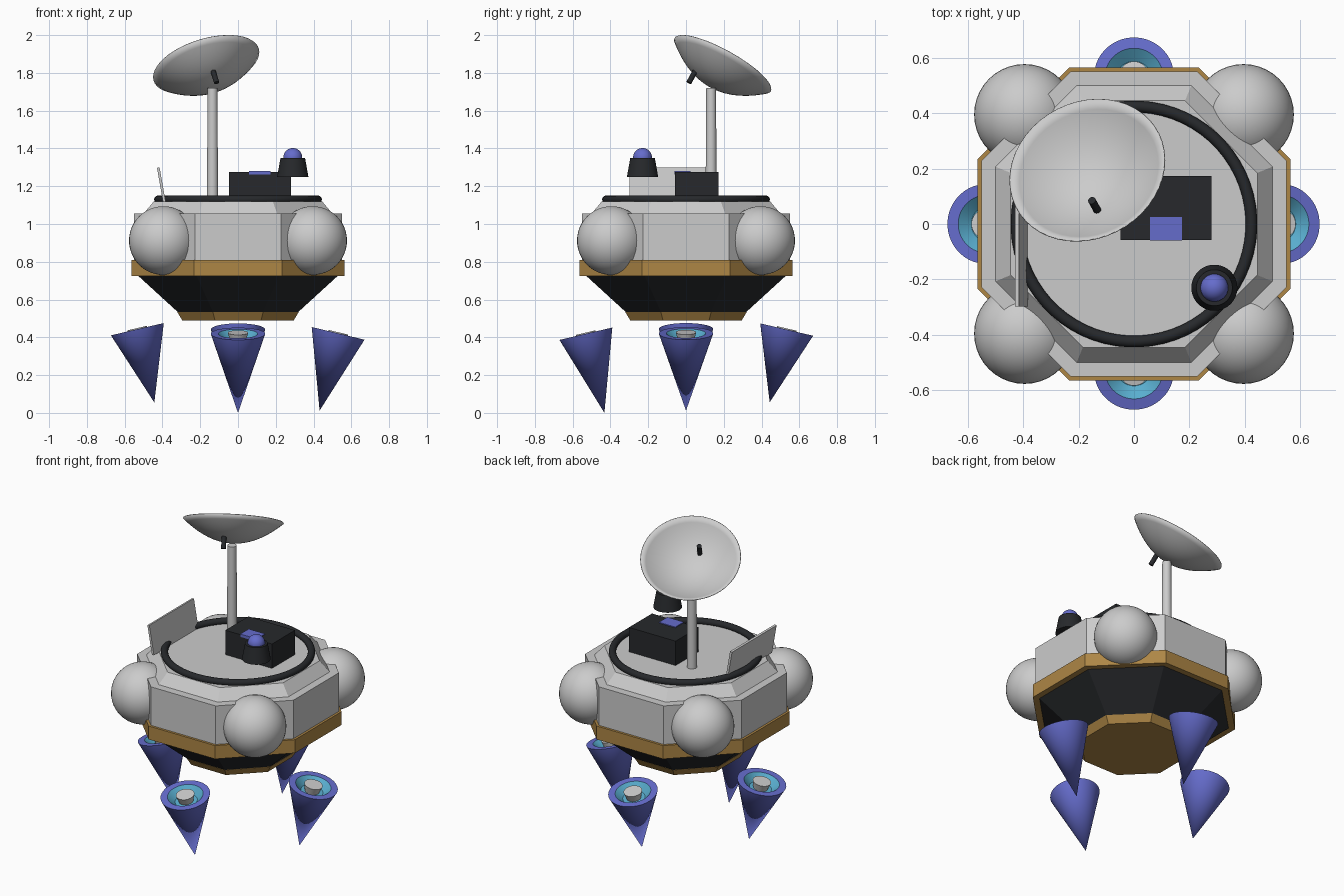
import bpy, bmesh, math
from mathutils import Vector, Matrix

if "Cube" in bpy.data.objects:
    bpy.data.objects.remove(bpy.data.objects["Cube"])


def material(name, rgb):
    m = bpy.data.materials.new(name)
    m.diffuse_color = (*rgb, 1)
    m.use_nodes = True
    m.node_tree.nodes["Principled BSDF"].inputs["Base Color"].default_value = m.diffuse_color
    return m


GOLD = material("gold", (0.42, 0.24, 0.06))
BLACK = material("black", (0.02, 0.022, 0.025))
BLUE = material("blue", (0.13, 0.15, 0.6))
TEAL = material("teal", (0.1, 0.42, 0.62))


def finish(bm, name, mat=None, smooth=False):
    bmesh.ops.remove_doubles(bm, verts=bm.verts, dist=1e-5)
    bmesh.ops.recalc_face_normals(bm, faces=bm.faces)
    me = bpy.data.meshes.new(name)
    bm.to_mesh(me)
    bm.free()
    ob = bpy.data.objects.new(name, me)
    bpy.context.collection.objects.link(ob)
    if mat:
        me.materials.append(mat)
    if smooth:
        bpy.ops.object.select_all(action='DESELECT')
        ob.select_set(True)
        bpy.context.view_layer.objects.active = ob
        bpy.ops.object.shade_smooth_by_angle(angle=math.radians(35))
    return ob


def lathe(name, profile, origin=(0, 0, 0), axis=(0, 0, 1), mat=None, sides=48, closed=False):
    """Revolve (radius, height) points around an axis."""
    bm = bmesh.new()
    rot = Vector((0, 0, 1)).rotation_difference(Vector(axis)).to_matrix()
    rings = []
    for i in range(sides):
        a = math.tau * (i + 0.5) / sides
        rings.append([bm.verts.new(Vector(origin) + rot @ Vector((r * math.cos(a), r * math.sin(a), h)))
                      for r, h in profile])
    n = len(profile)
    for i in range(sides):
        a, b = rings[i], rings[(i + 1) % sides]
        for j in range(n if closed else n - 1):
            k = (j + 1) % n
            bm.faces.new((a[j], b[j], b[k], a[k]))
    return finish(bm, name, mat, sides > 8)


def octagon(name, profile, mat=None):
    """Solid octagonal section; radii are given across the flats."""
    f = 1 / math.cos(math.pi / 8)
    pts = [(0, profile[0][1])] + [(r * f, z) for r, z in profile] + [(0, profile[-1][1])]
    return lathe(name, pts, mat=mat, sides=8)


def box(name, lo, hi, mat=None, tilt=0):
    lo, hi = Vector(lo), Vector(hi)
    bm = bmesh.new()
    bmesh.ops.create_cube(bm, size=1, matrix=Matrix.Translation((lo + hi) / 2)
                          @ Matrix.Rotation(tilt, 4, 'Y') @ Matrix.Diagonal((*(hi - lo), 1)))
    return finish(bm, name, mat)


def ball(name, centre, r, mat=None):
    bm = bmesh.new()
    bmesh.ops.create_uvsphere(bm, u_segments=40, v_segments=24, radius=r,
                              matrix=Matrix.Translation(centre))
    return finish(bm, name, mat, True)


# octagonal hull, bottom to top
octagon("base_plate", [(0.295, 0.49), (0.322, 0.535)], GOLD)
octagon("lower_hull", [(0.32, 0.535), (0.53, 0.727)], BLACK)
octagon("waist_band", [(0.565, 0.725), (0.565, 0.81)], GOLD)
octagon("upper_hull", [(0.55, 0.81), (0.55, 1.055), (0.5, 1.055), (0.445, 1.12)])

# spherical tanks on the diagonal faces
for sx in (-1, 1):
    for sy in (-1, 1):
        ball("tank", (sx * 0.395, sy * 0.395, 0.912), 0.182)

# deck ring
lathe("deck_ring", [(0.424 + 0.021 * math.cos(math.tau * i / 12), 1.13 + 0.021 * math.sin(math.tau * i / 12))
                    for i in range(12)], mat=BLACK, sides=64, closed=True)

# mast and tilted dish with its feed rod
lathe("mast", [(0, 1.1), (0.03, 1.1), (0.026, 1.72), (0, 1.72)], (-0.135, 0.133, 0), sides=24)
aim = Vector((-0.26, 0.467, 0.845)).normalized()
dish = lathe("dish", [(0.29 * i / 10, 0.13 * (i / 10) ** 2) for i in range(11)],
             (-0.135, 0.134, 1.735), aim)
shell = dish.modifiers.new("shell", 'SOLIDIFY')
shell.thickness = 0.004
shell.offset = 0
lathe("feed_rod", [(0, 0), (0.014, 0), (0.014, 0.15), (0, 0.15)], (-0.113, 0.015, 1.748), aim, BLACK, 20)

# deck equipment
box("equipment_box", (-0.048, -0.058, 1.11), (0.28, 0.173, 1.275), BLACK)
box("box_screen", (0.058, -0.06, 1.262), (0.173, 0.025, 1.28), BLUE)
box("side_panel", (-0.413, -0.298, 1.115), (-0.399, 0.15, 1.30), tilt=math.radians(-10))
lathe("beacon_housing", [(0, 1.25), (0.083, 1.25), (0.065, 1.35), (0, 1.35)], (0.29, -0.23, 0), mat=BLACK)
ball("beacon_lamp", (0.29, -0.23, 1.352), 0.05, BLUE)

# hovering cone feet: direction, tip distance, tip height, rim distance, rim height
FEET = [("front", (0, -1), 0.432, 0.0, 0.53, 0.419),
        ("right", (1, 0), 0.432, 0.012, 0.53, 0.421),
        ("left", (-1, 0), 0.443, 0.055, 0.533, 0.443),
        ("back", (0, 1), 0.443, 0.056, 0.533, 0.441)]
for side, (dx, dy), d0, z0, d1, z1 in FEET:
    tip = Vector((dx * d0, dy * d0, z0))
    rim = Vector((dx * d1, dy * d1, z1))
    axis = (rim - tip).normalized()
    h = (rim - tip).length
    lathe(side + "_foot_cone", [(0, 0), (0.144, h), (0.104, h)], tip, axis, BLUE)
    lathe(side + "_foot_cup", [(0.104, 0), (0.065, -0.04), (0, -0.04)], rim, axis, TEAL)
    lathe(side + "_foot_stub", [(0, -0.04), (0.042, -0.04), (0.054, 0.006), (0, 0.006)], rim, axis, sides=24)
